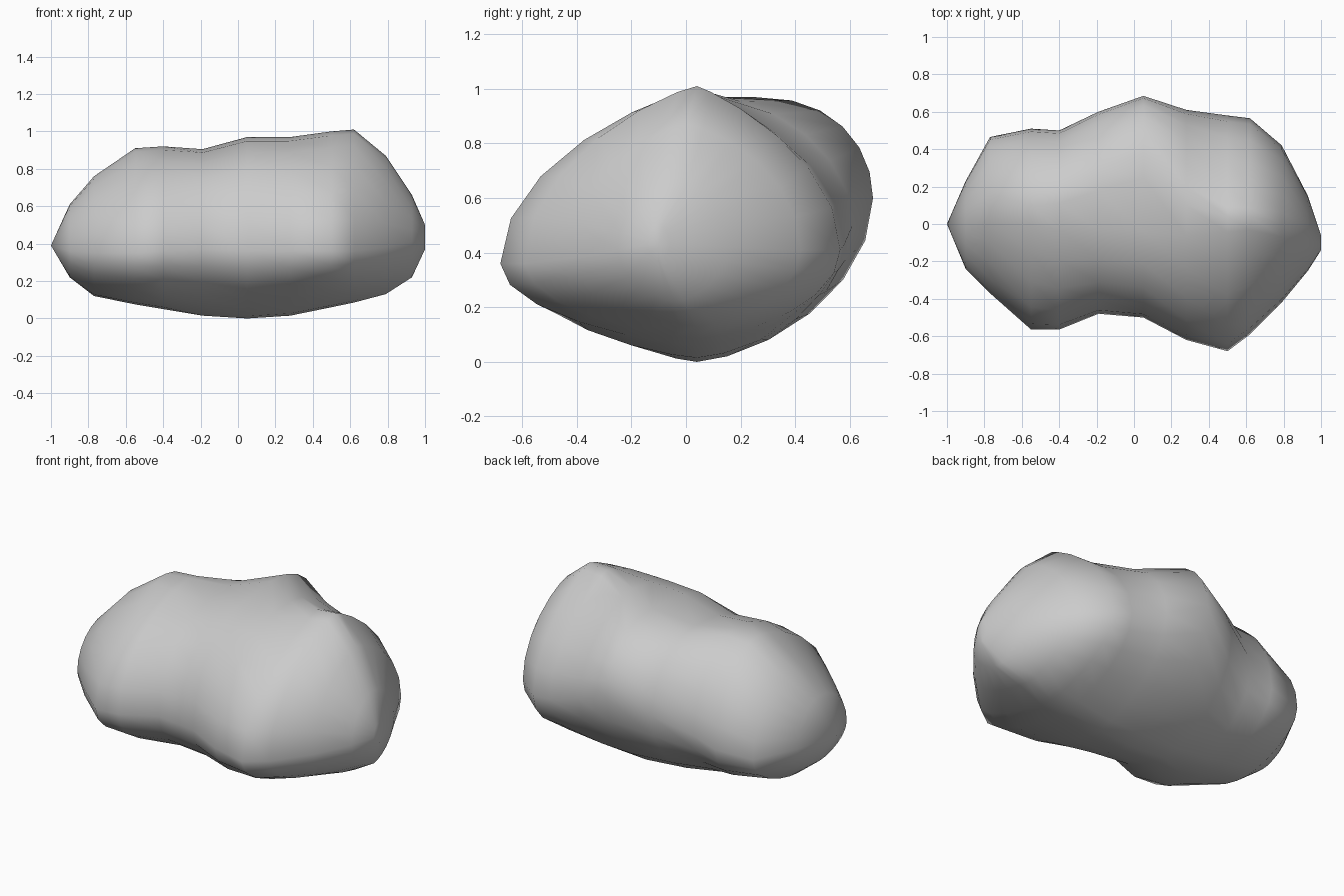
import bpy, bmesh
from math import sin, cos, pi

# Cross-sections along x: x, front y/z, back y/z, top y/z, bottom z,
# straightness exponents of the upper front and upper back (1 = round)
SECTIONS = [
    (-0.90, -0.24, 0.36,  0.23, 0.37,  0.02, 0.61, 0.22, 1.0, 1.0),
    (-0.77, -0.37, 0.35,  0.465, 0.36, 0.08, 0.76, 0.12, 1.3, 1.1),
    (-0.55, -0.565, 0.35, 0.51, 0.38,  0.10, 0.91, 0.075, 1.4, 1.15),
    (-0.40, -0.565, 0.36, 0.50, 0.42,  0.11, 0.92, 0.05, 1.15, 1.2),
    (-0.19, -0.48, 0.37,  0.60, 0.52,  0.18, 0.905, 0.015, 0.85, 1.0),
    ( 0.05, -0.50, 0.36,  0.685, 0.60, 0.25, 0.97, 0.0, 0.7, 0.85),
    ( 0.28, -0.62, 0.36,  0.61, 0.50,  0.10, 0.97, 0.015, 1.1, 1.2),
    ( 0.50, -0.68, 0.36,  0.58, 0.43,  0.04, 1.00, 0.06, 1.6, 1.75),
    ( 0.62, -0.59, 0.36,  0.565, 0.41, 0.04, 1.01, 0.085, 1.6, 1.75),
    ( 0.79, -0.42, 0.38,  0.42, 0.41,  0.00, 0.87, 0.13, 1.35, 1.4),
    ( 0.93, -0.25, 0.41,  0.15, 0.42, -0.04, 0.66, 0.22, 1.1, 1.1),
    ( 1.00, -0.14, 0.43, -0.06, 0.43, -0.10, 0.50, 0.37, 1.0, 1.0),
]
SEG = 6  # steps per quarter of a section


def ring(s):
    x, fy, fz, by, bz, ty, tz, lz, kf, kb = s
    ly = 0.04 if abs(x) < 0.9 else ty
    kl = 1.15 if x < -0.3 else 1.45
    # each quarter runs between a side point and a top or bottom point
    quarters = [((by, bz), (ty, tz), kb, False), ((fy, fz), (ty, tz), kf, True),
                ((fy, fz), (ly, lz), kl, False), ((by, bz), (ly, lz), 1.3, True)]
    pts = []
    for side, pole, k, flip in quarters:
        for i in range(SEG):
            a = pi / 2 * (SEG - i if flip else i) / SEG
            c = max(cos(a), 0) ** k
            pts.append((x, pole[0] + (side[0] - pole[0]) * c,
                        side[1] + (pole[1] - side[1]) * sin(a)))
    return pts


# Boulder body: loft through the sections, closed at both ends
bm = bmesh.new()
rings = [[bm.verts.new(p) for p in ring(s)] for s in SECTIONS]
n = 4 * SEG
for a, b in zip(rings, rings[1:]):
    for i in range(n):
        j = (i + 1) % n
        bm.faces.new((a[i], a[j], b[j], b[i]))
for loop, tip in ((rings[0], (-1.0, 0.0, 0.39)), (rings[-1], (1.0, -0.1, 0.43))):
    t = bm.verts.new(tip)
    for i in range(n):
        bm.faces.new((loop[i], loop[(i + 1) % n], t))
bmesh.ops.recalc_face_normals(bm, faces=bm.faces)

mesh = bpy.data.meshes.new("boulder")
bm.to_mesh(mesh)
bm.free()
mesh.shade_smooth()
boulder = bpy.data.objects.new("boulder", mesh)
bpy.context.collection.objects.link(boulder)
